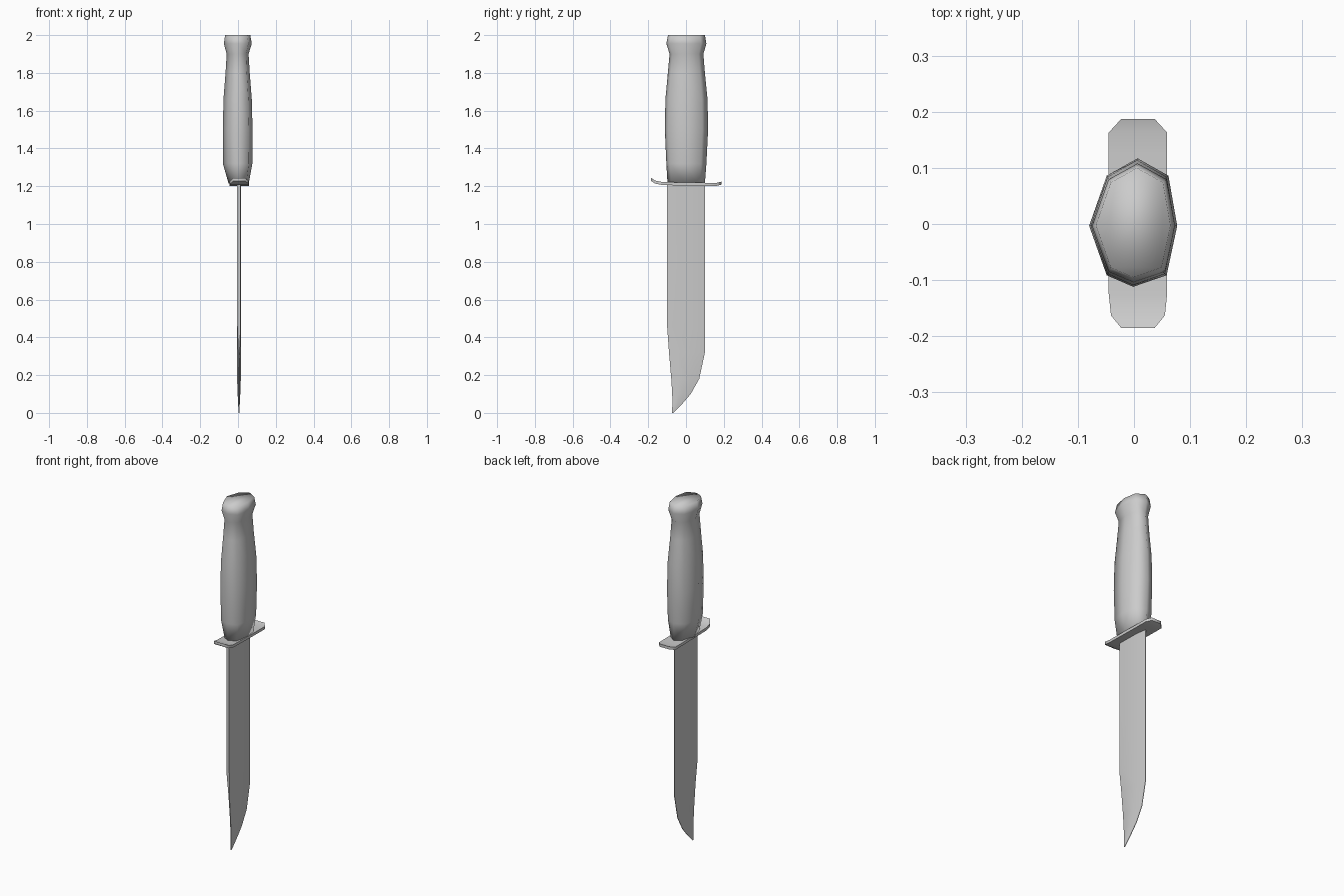
import bpy, bmesh


def loft(name, rings):
    """Skin a list of equal-length point rings and cap both ends."""
    bm = bmesh.new()
    rows = [[bm.verts.new(p) for p in ring] for ring in rings]
    n = len(rows[0])
    for a, b in zip(rows, rows[1:]):
        for i in range(n):
            j = (i + 1) % n
            bm.faces.new((a[i], a[j], b[j], b[i]))
    bm.faces.new(rows[0][::-1])
    bm.faces.new(rows[-1])
    bmesh.ops.recalc_face_normals(bm, faces=bm.faces[:])
    mesh = bpy.data.meshes.new(name)
    bm.to_mesh(mesh)
    bm.free()
    for p in mesh.polygons:
        p.use_smooth = True
    obj = bpy.data.objects.new(name, mesh)
    bpy.context.collection.objects.link(obj)
    return obj


# Handle: eight-sided grip; rows are z, x min, x max, y min, y max
section = [(0.1, 1), (0.8, 0.73), (1, -0.05), (0.76, -0.82),
           (0, -1), (-0.6, -0.82), (-1, -0.05), (-0.6, 0.73)]
grip = [(1.215, -0.05, 0.057, -0.098, 0.1),
        (1.32, -0.08, 0.076, -0.104, 0.108),
        (1.5, -0.08, 0.077, -0.112, 0.117),
        (1.66, -0.077, 0.073, -0.109, 0.114),
        (1.8, -0.066, 0.062, -0.096, 0.1),
        (1.9, -0.06, 0.056, -0.087, 0.092),
        (1.955, -0.075, 0.073, -0.104, 0.108),
        (2.0, -0.068, 0.065, -0.095, 0.1)]
loft("handle", [[((x0 + x1) / 2 + u * (x1 - x0) / 2,
                  (y0 + y1) / 2 + v * (y1 - y0) / 2, z) for u, v in section]
                for z, x0, x1, y0, y1 in grip])

# Guard: thin plate with clipped corners and upturned ends; y, mid z, half width
plate = [(-0.185, 1.236, 0.03), (-0.163, 1.222, 0.048), (-0.125, 1.214, 0.052),
         (0, 1.212, 0.052), (0.125, 1.21, 0.052), (0.163, 1.21, 0.052),
         (0.187, 1.216, 0.03)]
t = 0.008
guard = loft("guard", [[(0.007 - w, y, z - t), (0.007 + w, y, z - t),
                        (0.007 + w, y, z + t), (0.007 - w, y, z + t)]
                       for y, z, w in plate])

# Blade: spine with clipped false edge, flat, bevel and cutting edge
# rows are z, spine y, spine half thickness, flat start y, flat end y, edge y
blade_rows = [(1.21, -0.1, 0.009, -0.06, 0.04, 0.1),
              (0.8, -0.1, 0.009, -0.06, 0.04, 0.1),
              (0.46, -0.1, 0.009, -0.075, 0.04, 0.1),
              (0.32, -0.09, 0.003, -0.045, 0.035, 0.1),
              (0.18, -0.078, 0.002, -0.035, 0.015, 0.07),
              (0.1, -0.073, 0.002, -0.045, -0.015, 0.025),
              (0.05, -0.072, 0.002, -0.058, -0.042, -0.018),
              (0.0, -0.074, 0.001, -0.072, -0.07, -0.066)]
cx, e = 0.005, 0.0015
rings = []
for z, ys, ts, y1, y2, ye in blade_rows:
    h = 0.01 if z > 0.15 else 0.002 + 0.05 * z
    side = [(ys, ts), (y1, h), (y2, h), (ye, e)]
    rings.append([(cx + w, y, z) for y, w in side] +
                 [(cx - w, y, z) for y, w in reversed(side)])
blade = loft("blade", rings)

# Crisp edges on the guard and blade, soft shading on the handle
bpy.ops.object.select_all(action='DESELECT')
for o in (guard, blade):
    o.select_set(True)
bpy.context.view_layer.objects.active = blade
bpy.ops.object.shade_smooth_by_angle(angle=0.9)
